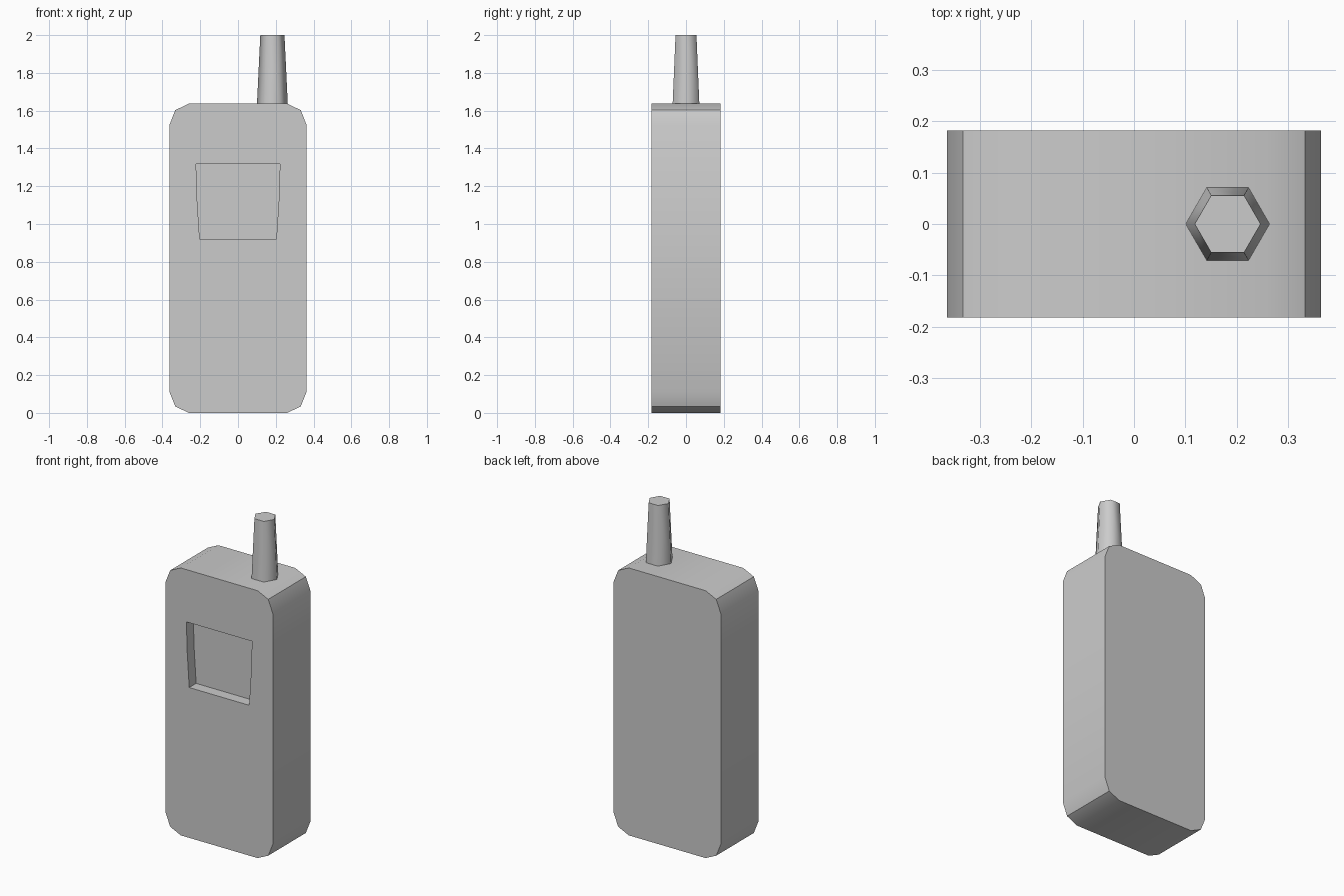
import bpy, bmesh, math

if "Cube" in bpy.data.objects:
    bpy.data.objects.remove(bpy.data.objects["Cube"])


def prism(name, half_profile, y0, y1):
    """Extrude a profile (right half, bottom to top) mirrored in x, from y0 to y1."""
    outline = half_profile + [(-x, z) for x, z in reversed(half_profile)]
    bm = bmesh.new()
    face = bm.faces.new([bm.verts.new((x, y0, z)) for x, z in outline])
    ext = bmesh.ops.extrude_face_region(bm, geom=[face], use_keep_orig=True)
    for v in ext["geom"]:
        if isinstance(v, bmesh.types.BMVert):
            v.co.y = y1
    bmesh.ops.recalc_face_normals(bm, faces=bm.faces)
    mesh = bpy.data.meshes.new(name)
    bm.to_mesh(mesh)
    bm.free()
    obj = bpy.data.objects.new(name, mesh)
    bpy.context.collection.objects.link(obj)
    return obj


def activate(obj):
    bpy.ops.object.select_all(action='DESELECT')
    obj.select_set(True)
    bpy.context.view_layer.objects.active = obj


HEIGHT, DEPTH = 1.637, 0.182

# Body: slab with rounded corners
corner = [(0.26, 0.0), (0.332, 0.034), (0.363, 0.112)]
body = prism("body", corner + [(x, HEIGHT - z) for x, z in reversed(corner)],
             -DEPTH, DEPTH)

# Screen recess: tapered pocket cut into the front
cutter = prism("screen_cutter", [(0.203, 0.92), (0.217, 1.14), (0.222, 1.317)],
               -DEPTH - 0.1, -DEPTH + 0.067)
cutter.hide_render = True
activate(body)
cut = body.modifiers.new("screen_recess", 'BOOLEAN')
cut.operation = 'DIFFERENCE'
cut.solver = 'EXACT'
cut.object = cutter
bpy.ops.object.modifier_apply(modifier=cut.name)
bpy.data.objects.remove(cutter)
bpy.ops.object.shade_smooth_by_angle(angle=math.radians(30))

# Antenna: tapered six-sided stub
bpy.ops.mesh.primitive_cone_add(vertices=6, radius1=0.0815, radius2=0.064,
                                depth=2 - HEIGHT,
                                location=(0.182, 0, (2 + HEIGHT) / 2),
                                rotation=(0, 0, math.radians(30)))
antenna = bpy.context.object
antenna.name = "antenna"
bpy.ops.object.shade_smooth_by_angle(angle=math.radians(65))
